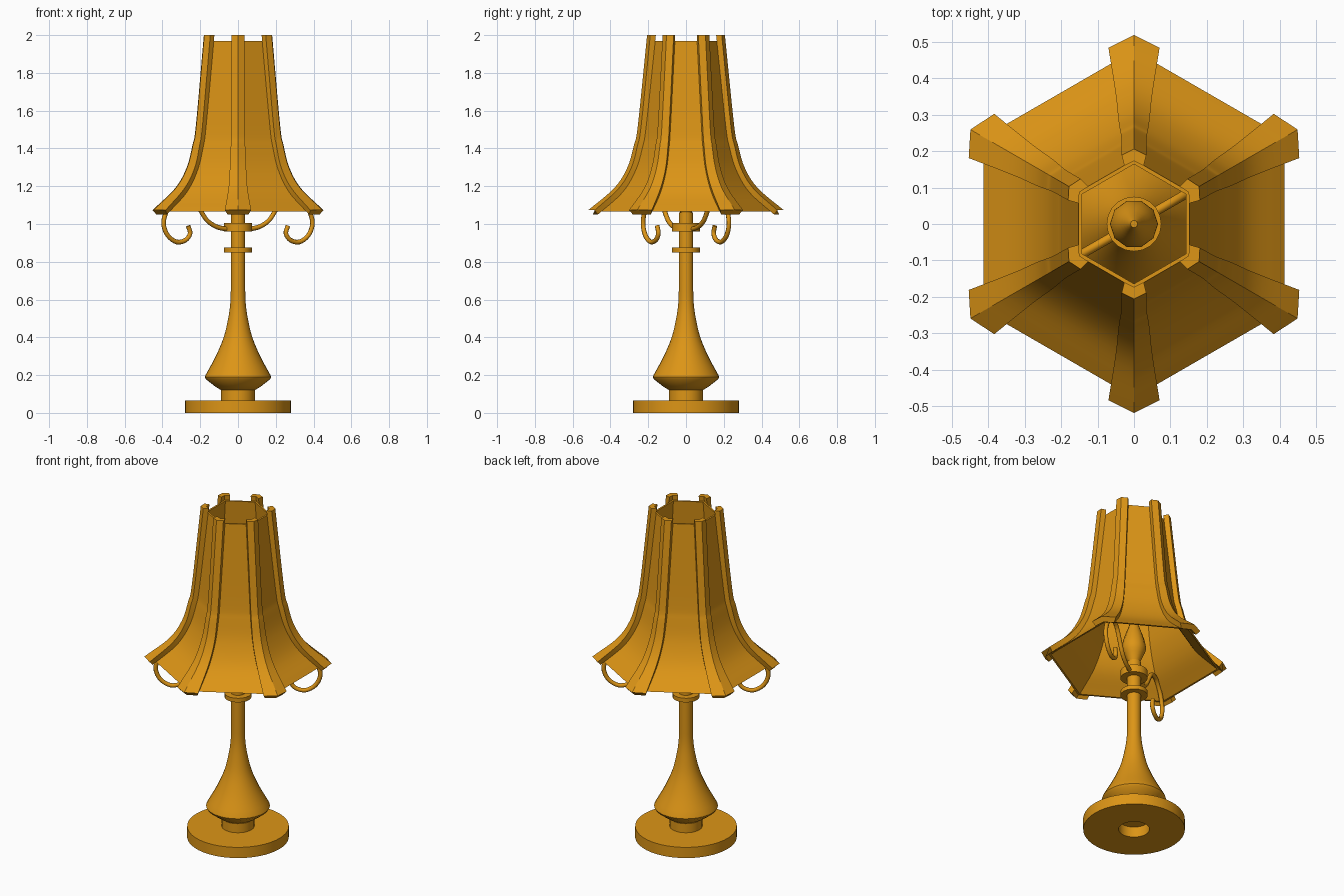
import bpy, bmesh, math
from mathutils import Vector

if "Cube" in bpy.data.objects:
    bpy.data.objects.remove(bpy.data.objects["Cube"])

mat = bpy.data.materials.new("amber")
mat.diffuse_color = (0.72, 0.3, 0.008, 1)
mat.use_nodes = True
mat.node_tree.nodes["Principled BSDF"].inputs["Base Color"].default_value = mat.diffuse_color


def finish(name, bm, angle=35):
    bmesh.ops.recalc_face_normals(bm, faces=bm.faces)
    me = bpy.data.meshes.new(name)
    bm.to_mesh(me)
    bm.free()
    ob = bpy.data.objects.new(name, me)
    bpy.context.collection.objects.link(ob)
    me.materials.append(mat)
    for o in bpy.context.selected_objects:
        o.select_set(False)
    ob.select_set(True)
    bpy.context.view_layer.objects.active = ob
    bpy.ops.object.shade_smooth_by_angle(angle=math.radians(angle))
    return ob


def spline(pts, n=4):
    """Catmull-Rom through points of any dimension."""
    p = [Vector(q) for q in pts]
    p = [2 * p[0] - p[1]] + p + [2 * p[-1] - p[-2]]
    out = []
    for i in range(1, len(p) - 2):
        a, b, c, d = p[i - 1:i + 3]
        for k in range(n):
            t = k / n
            out.append(0.5 * (2 * b + (c - a) * t + (2 * a - 5 * b + 4 * c - d) * t * t
                              + (3 * b - a - 3 * c + d) * t ** 3))
    return out + [p[-2]]


def skin(bm, rings, closed_path=False, caps=True):
    """Bridge consecutive rings of points into a tube."""
    vs = [[bm.verts.new(c) for c in r] for r in rings]
    n = len(vs[0])
    pairs = list(zip(vs, vs[1:])) + ([(vs[-1], vs[0])] if closed_path else [])
    for a, b in pairs:
        for i in range(n):
            j = (i + 1) % n
            bm.faces.new((a[i], a[j], b[j], b[i]))
    if caps and not closed_path:
        bm.faces.new(vs[0])
        bm.faces.new(vs[-1])


def lathe(name, prof, sides=40, closed=False, turn=0.0, angle=35):
    bm = bmesh.new()
    rings = [[(r * math.cos(turn + 2 * math.pi * i / sides),
               r * math.sin(turn + 2 * math.pi * i / sides), z) for i in range(sides)]
             for r, z in prof]
    skin(bm, rings, closed)
    return finish(name, bm, angle)


# Base disc with a central hole, and the collar above it
lathe("base_disc", [(0.085, 0), (0.28, 0), (0.28, 0.065), (0.085, 0.065)], 48, True)
lathe("base_collar", [(0.09, 0.063), (0.09, 0.125)], 32)

# Flared stem body running up into the slim column
flare = spline([(0.172, 0.2), (0.118, 0.3), (0.076, 0.4), (0.052, 0.5), (0.04, 0.59), (0.038, 0.7)], 4)
lathe("stem", [(0.09, 0.12), (0.125, 0.143), (0.17, 0.178), (0.176, 0.19)]
      + [tuple(v) for v in flare] + [(0.038, 1.06)], 32)

# Stem rings
lathe("lower_ring", [(0.075, 0.85), (0.075, 0.875)], 20)
lathe("upper_ring", [(0.075, 0.96), (0.075, 1.005)], 20)

# Flame-shaped bulb
bulb = spline([(0.03, 1.055), (0.045, 1.09), (0.066, 1.145), (0.056, 1.21), (0.032, 1.28), (0.01, 1.35)], 3)
lathe("bulb", [tuple(v) for v in bulb], 10, angle=50)

# Hexagonal shade: thin wall following the inner rib line
inner = [(0.494, 1.05), (0.355, 1.168), (0.282, 1.287), (0.244, 1.41), (0.224, 1.52), (0.173, 2.0)]
outer = [(0.518, 1.073), (0.38, 1.19), (0.31, 1.3), (0.275, 1.42), (0.255, 1.52), (0.206, 2.0)]
wall = [tuple(v) for v in spline([(0.476, 1.065)] + inner[1:-1] + [(0.176, 1.97)], 5)]
lathe("shade", wall + [(r - 0.012, z) for r, z in reversed(wall)], 6, True, math.pi / 6)

# Six chevron ribs along the shade corners, flaring at the lower end
widths = [0.07, 0.05, 0.043, 0.038, 0.035, 0.034]
path = spline([(*i, *o, w) for i, o, w in zip(inner, outer, widths)], 5)
for k in range(6):
    a = math.radians(30 + 60 * k)
    u, t = Vector((math.cos(a), math.sin(a), 0)), Vector((-math.sin(a), math.cos(a), 0))
    rings = []
    for ri, zi, ro, zo, w in path:
        wi = 0.78 * w
        sec = [(ro, 0, zo), (ro - 0.5 * w, w, zo), (ri - 0.5 * wi, wi, zi),
               (ri, 0, zi), (ri - 0.5 * wi, -wi, zi), (ro - 0.5 * w, -w, zo)]
        rings.append([u * r + t * s + Vector((0, 0, z)) for r, s, z in sec])
    bm = bmesh.new()
    skin(bm, rings)
    finish(f"shade_rib_{k + 1}", bm, 25)

# Two scrolled arms holding the shade, on opposite corners
scroll = spline([(0.06, 0.972), (0.13, 0.985), (0.19, 1.02), (0.235, 1.08), (0.28, 1.135),
                 (0.34, 1.15), (0.40, 1.115), (0.44, 1.06), (0.455, 1.0), (0.43, 0.94),
                 (0.375, 0.905), (0.32, 0.915), (0.293, 0.95), (0.305, 0.99)], 4)
for k, deg in enumerate((30, 210)):
    a = math.radians(deg)
    u, t, up = Vector((math.cos(a), math.sin(a), 0)), Vector((-math.sin(a), math.cos(a), 0)), Vector((0, 0, 1))
    rings = []
    for i, p in enumerate(scroll):
        d = (scroll[min(i + 1, len(scroll) - 1)] - scroll[max(i - 1, 0)]).normalized()
        nrm = u * -d.y + up * d.x
        c = u * p.x + up * p.y
        rings.append([c + 0.0125 * (nrm * math.cos(j * math.pi / 4) + t * math.sin(j * math.pi / 4))
                      for j in range(8)])
    bm = bmesh.new()
    skin(bm, rings)
    finish(f"scroll_arm_{k + 1}", bm, 50)
